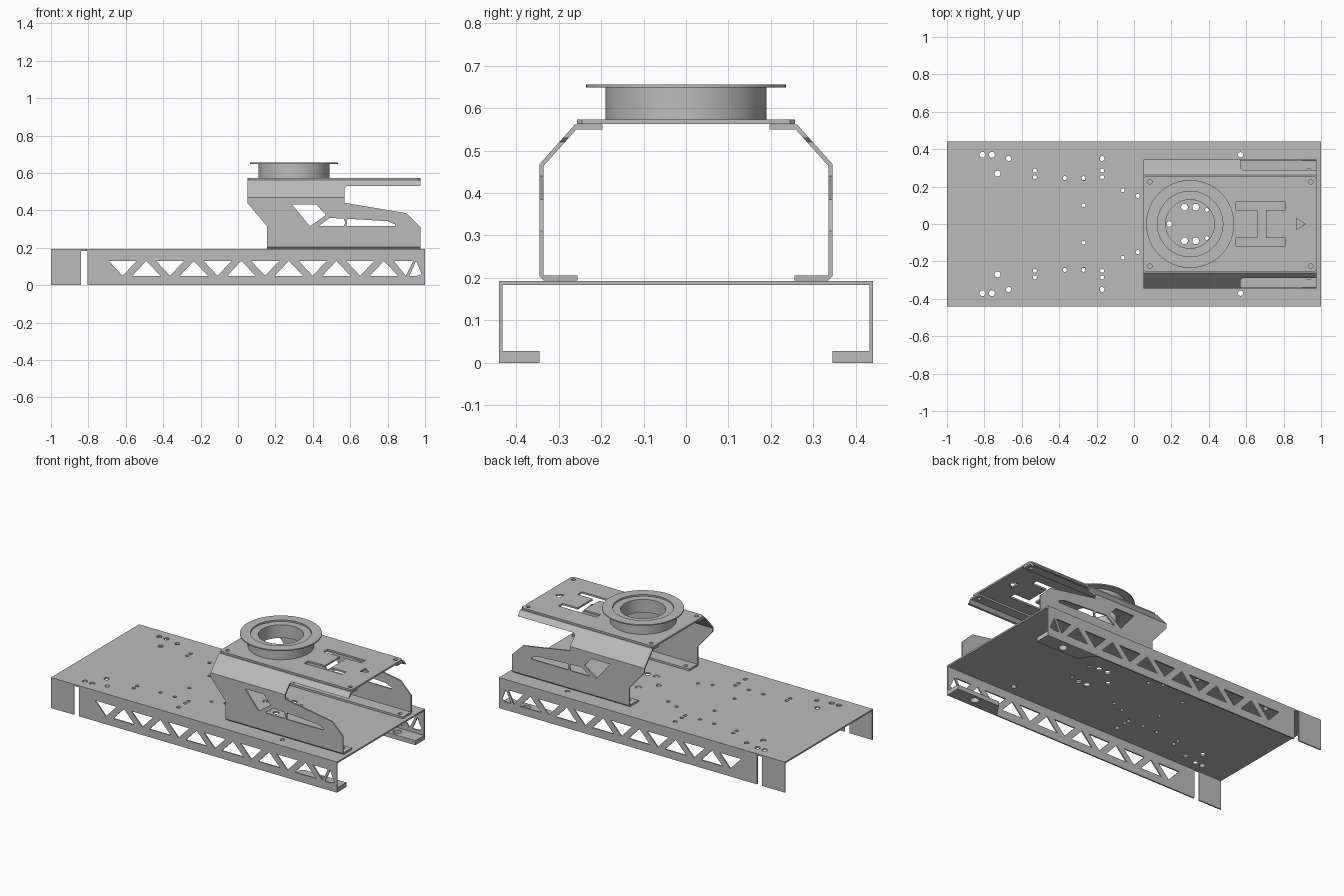
import bpy
import bmesh
from math import cos, sin, tau

default_cube = bpy.data.objects.get("Cube")
if default_cube:
    bpy.data.objects.remove(default_cube, do_unlink=True)

# Single sheet metal colour
metal = bpy.data.materials.new("grey_metal")
metal.use_nodes = True
colour = (0.5, 0.5, 0.5, 1)
metal.diffuse_color = colour
metal.node_tree.nodes["Principled BSDF"].inputs["Base Color"].default_value = colour


def place(axis, u, v, t):
    return {"x": (t, u, v), "y": (u, t, v), "z": (u, v, t)}[axis]


def prism(name, outlines, axis, low, high):
    """Extrude one or more flat outlines along an axis into one object."""
    bm = bmesh.new()
    for outline in outlines:
        bottom = [bm.verts.new(place(axis, u, v, low)) for u, v in outline]
        top = [bm.verts.new(place(axis, u, v, high)) for u, v in outline]
        bm.faces.new(bottom)
        bm.faces.new(top[::-1])
        for i in range(len(outline)):
            j = (i + 1) % len(outline)
            bm.faces.new((bottom[j], bottom[i], top[i], top[j]))
    bmesh.ops.recalc_face_normals(bm, faces=bm.faces)
    mesh = bpy.data.meshes.new(name)
    bm.to_mesh(mesh)
    bm.free()
    mesh.materials.append(metal)
    obj = bpy.data.objects.new(name, mesh)
    bpy.context.collection.objects.link(obj)
    return obj


def circle(x, y, r, sides=16):
    return [(x + r * cos(tau * i / sides), y + r * sin(tau * i / sides)) for i in range(sides)]


def rect(u1, v1, u2, v2):
    return [(u1, v1), (u2, v1), (u2, v2), (u1, v2)]


def both_sides(points):
    """Complete a half outline by mirroring it in the first coordinate."""
    return points + [(-u, v) for u, v in reversed(points)]


def carve(obj, outlines, axis, low, high, operation="DIFFERENCE"):
    """Apply a boolean with an extruded cutter, then discard the cutter."""
    cutter = prism("cutter", outlines, axis, low, high)
    cutter.hide_render = True
    mod = obj.modifiers.new("cut", "BOOLEAN")
    mod.operation = operation
    mod.solver = "EXACT"
    mod.object = cutter
    bpy.context.view_layer.update()
    graph = bpy.context.evaluated_depsgraph_get()
    result = bpy.data.meshes.new_from_object(obj.evaluated_get(graph))
    obj.modifiers.clear()
    obj.data = result
    bpy.data.objects.remove(cutter, do_unlink=True)


def smooth(obj):
    bpy.ops.object.select_all(action="DESELECT")
    obj.select_set(True)
    bpy.context.view_layer.objects.active = obj
    bpy.ops.object.shade_smooth_by_angle()


# Folded channel base
channel = both_sides([(0.432, 0.183), (0.432, 0), (0.44, 0), (0.44, 0.193)])
base = prism("base_channel", [channel], "x", -1, 1)

# Truss windows and end slots in the side walls
windows = [rect(-0.84, -0.01, -0.805, 0.183)]
pitch, half, low, high = 0.254, 0.075, 0.05, 0.13
for i in range(7):
    x = -0.617 + pitch * i
    if i < 6:
        windows.append([(x - half, high), (x + half, high), (x, low)])
        x += pitch / 2
        windows.append([(x - half, low), (x + half, low), (x, high)])
    else:
        windows.append([(x - half, high), (x + 0.03, high), (x - 0.01, low)])
        windows.append([(x + 0.01, low), (x + 0.05, low), (x + half, low + 0.01), (x + 0.045, high)])
carve(base, windows, "y", -0.5, 0.5)

# Mounting holes in the deck, in mirrored pairs
hole_pairs = [
    (-0.81, 0.37, 0.016), (-0.76, 0.37, 0.016), (-0.67, 0.35, 0.014),
    (-0.73, 0.27, 0.016), (-0.53, 0.285, 0.011), (-0.53, 0.25, 0.011),
    (-0.37, 0.245, 0.011), (-0.27, 0.245, 0.011), (-0.17, 0.35, 0.013),
    (-0.17, 0.285, 0.011), (-0.17, 0.25, 0.011), (-0.27, 0.1, 0.01),
    (-0.06, 0.18, 0.01), (0.02, 0.15, 0.011), (0.57, 0.37, 0.014),
    (0.27, 0.09, 0.018), (0.33, 0.09, 0.018), (0.39, 0.075, 0.01),
]
holes = [circle(x, y * s, r) for x, y, r in hole_pairs for s in (-1, 1)]
holes.append(circle(0.19, 0, 0.015))
carve(base, holes, "z", 0.15, 0.25)

# Upper bracket shapes: side outline and its windows
side_outline = [
    (0.05, 0.6), (0.05, 0.44), (0.155, 0.315), (0.155, 0.15), (0.975, 0.15),
    (0.975, 0.31), (0.9, 0.385), (0.57, 0.44), (0.57, 0.52), (0.58, 0.53),
    (0.975, 0.53), (0.975, 0.6),
]
side_windows = [
    [(0.29, 0.43), (0.42, 0.43), (0.47, 0.375), (0.385, 0.315)],
    [(0.43, 0.315), (0.49, 0.36), (0.565, 0.355), (0.575, 0.335), (0.565, 0.315)],
    [(0.585, 0.355), (0.8, 0.342), (0.84, 0.325), (0.84, 0.315), (0.58, 0.315)],
]
section = [
    (0.255, 0.194), (0.335, 0.194), (0.345, 0.204), (0.345, 0.468),
    (0.262, 0.561), (0.197, 0.561), (0.197, 0.55), (0.258, 0.55),
    (0.336, 0.463), (0.336, 0.206), (0.255, 0.206),
]
screw_x = (0.085, 0.945)

# Flanges and folded brackets on both long sides
for label, s in (("front", -1), ("back", 1)):
    flange = prism(label + "_bottom_flange", [
        [(1, 0.345 * s), (1, 0.434 * s), (0.64, 0.434 * s), (0.7, 0.345 * s)]], "z", 0, 0.028)
    carve(flange, [circle(0.845, 0.385 * s, 0.025)], "z", -0.1, 0.1)

    bracket = prism(label + "_bracket", [[(y * s, z) for y, z in section]], "x", 0, 1.1)
    carve(bracket, [side_outline], "y", -0.5, 0.5, "INTERSECT")
    carve(bracket, side_windows, "y", -0.5, 0.5)
    carve(bracket, [circle(x, 0.225 * s, 0.012) for x in screw_x], "z", 0.53, 0.6)
    carve(bracket, [circle(x, 0.285 * s, 0.012) for x in (0.2, 0.935)], "z", 0.15, 0.24)

# Top plate with central bore, linked slots, arrow and screw holes
x1, x2, y1 = 0.05, 0.975, 0.257
c = 0.012
plate = prism("top_plate", [[
    (x1 + c, -y1), (x2 - c, -y1), (x2, c - y1), (x2, y1 - c),
    (x2 - c, y1), (x1 + c, y1), (x1, y1 - c), (x1, c - y1)]], "z", 0.562, 0.573)
half_slot = [(0.66, 0.075), (0.545, 0.075), (0.545, 0.117), (0.81, 0.117), (0.81, 0.075), (0.705, 0.075)]
linked_slots = half_slot + [(x, -y) for x, y in reversed(half_slot)]
arrow = [(0.87, 0.03), (0.87, -0.03), (0.915, 0)]
screws = [circle(x, y, 0.012) for x in screw_x for y in (-0.225, 0.225)]
carve(plate, [circle(0.3, 0, 0.13, 64), linked_slots, arrow] + screws, "z", 0.5, 0.6)

# Turned ring with a rim and a shallow recess
ring_profile = [
    (0.13, 0.573), (0.19, 0.573), (0.19, 0.648), (0.235, 0.648),
    (0.235, 0.655), (0.175, 0.655), (0.175, 0.645), (0.13, 0.645),
]
bm = bmesh.new()
loops = [[bm.verts.new((x, y, z)) for x, y in circle(0.3, 0, r, 64)] for r, z in ring_profile]
for a, b in zip(loops, loops[1:] + loops[:1]):
    for i in range(64):
        j = (i + 1) % 64
        bm.faces.new((a[i], a[j], b[j], b[i]))
bmesh.ops.recalc_face_normals(bm, faces=bm.faces)
ring_mesh = bpy.data.meshes.new("mounting_ring")
bm.to_mesh(ring_mesh)
bm.free()
ring_mesh.materials.append(metal)
ring = bpy.data.objects.new("mounting_ring", ring_mesh)
bpy.context.collection.objects.link(ring)
smooth(ring)
